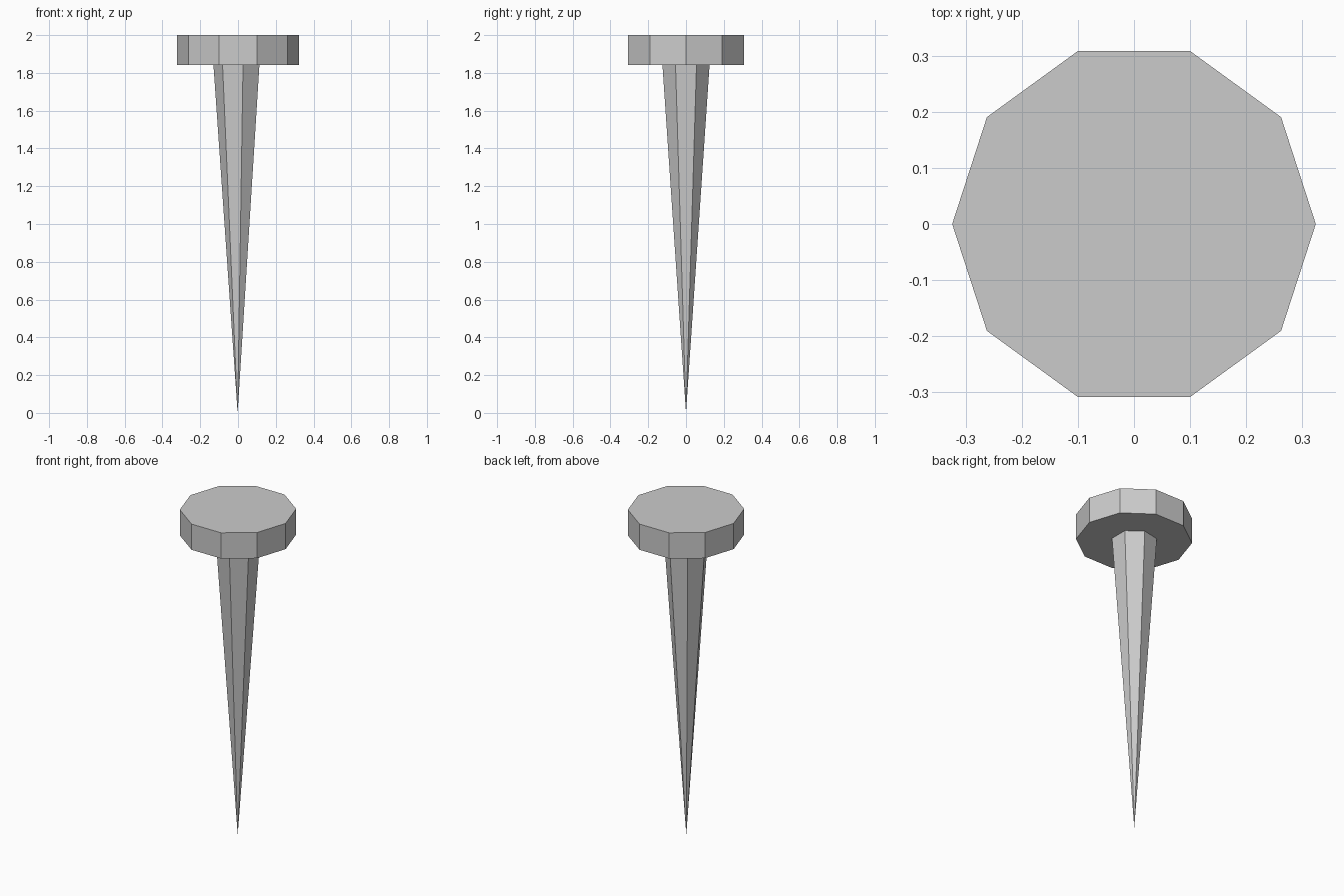
import bpy
from math import pi

if "Cube" in bpy.data.objects:
    bpy.data.objects.remove(bpy.data.objects["Cube"])


def cone(name, sides, r_bottom, r_top, z0, z1, x=0.0, turn=0.0):
    """Flat-faced cone or prism with its first corner at angle `turn`."""
    # Blender's first corner lies on +y, so turn it back to +x
    bpy.ops.mesh.primitive_cone_add(
        vertices=sides, radius1=r_bottom, radius2=r_top, depth=z1 - z0,
        location=(x, 0, (z0 + z1) / 2), rotation=(0, 0, turn - pi / 2))
    obj = bpy.context.object
    obj.name = name
    return obj


HEAD_BOTTOM = 1.842

# Ten-sided flat head
cone("nail_head", 10, 0.324, 0.324, HEAD_BOTTOM, 2.0)

# Seven-sided shank tapering to a point, one corner facing -x
cone("nail_shank", 7, 0.0, 0.128, 0.0, HEAD_BOTTOM, x=-0.002, turn=pi)
